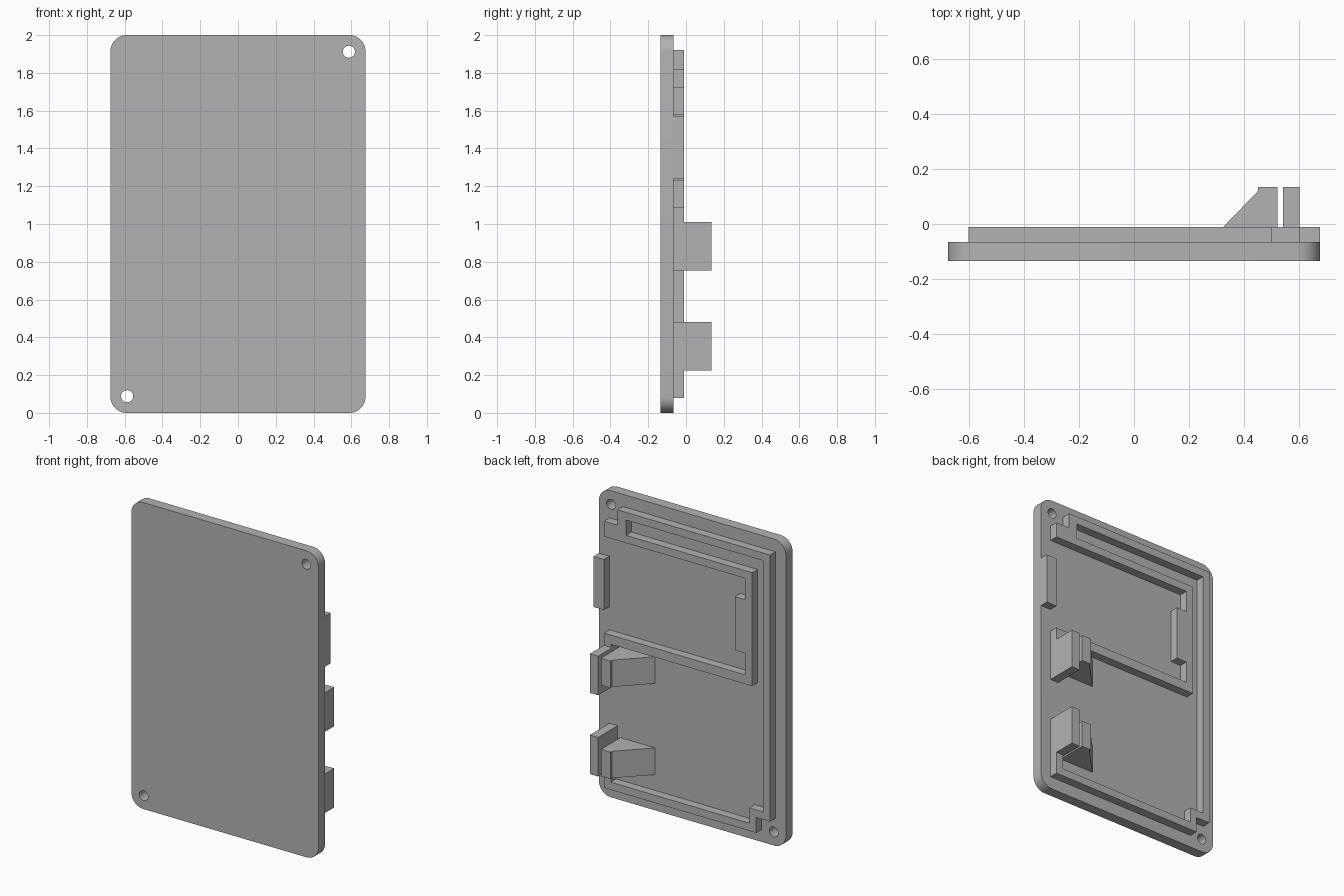
import bpy
import bmesh
from math import sin, cos, pi, radians

cube = bpy.data.objects.get("Cube")
if cube:
    bpy.data.objects.remove(cube)

grey = bpy.data.materials.new("plain grey")
grey.use_nodes = True
grey.diffuse_color = (0.45, 0.45, 0.45, 1)
grey.node_tree.nodes["Principled BSDF"].inputs["Base Color"].default_value = (0.45, 0.45, 0.45, 1)

# Depth levels: plate front, plate back, rib top, clip tip
FRONT, BACK, RIB, TIP = -0.135, -0.066, -0.01, 0.135


def prism(name, outline, axis, low, high):
    """Extrude a flat outline along y (outline is x, z) or along z (outline is x, y)."""
    def place(a, b, d):
        return (a, d, b) if axis == "y" else (a, b, d)
    bm = bmesh.new()
    rings = [[bm.verts.new(place(a, b, d)) for a, b in outline] for d in (low, high)]
    for ring in rings:
        bm.faces.new(ring)
    n = len(outline)
    for i in range(n):
        j = (i + 1) % n
        bm.faces.new((rings[0][i], rings[0][j], rings[1][j], rings[1][i]))
    bmesh.ops.recalc_face_normals(bm, faces=bm.faces)
    mesh = bpy.data.meshes.new(name)
    bm.to_mesh(mesh)
    bm.free()
    mesh.materials.append(grey)
    obj = bpy.data.objects.new(name, mesh)
    bpy.context.collection.objects.link(obj)
    return obj


def rect(x0, x1, z0, z1):
    return [(x0, z0), (x1, z0), (x1, z1), (x0, z1)]


def arc(cx, cz, r, start, sweep, steps):
    return [(cx + r * cos(start + sweep * i / steps), cz + r * sin(start + sweep * i / steps))
            for i in range(steps + 1)]


# Cover plate with rounded corners
R = 0.085
W = 0.675
corners = [(W - R, 2 - R), (R - W, 2 - R), (R - W, R), (W - R, R)]
outline = [p for k, (cx, cz) in enumerate(corners) for p in arc(cx, cz, R, k * pi / 2, pi / 2, 10)]
plate = prism("cover_plate", outline, "y", FRONT, BACK)

# Screw holes in two opposite corners
for s in (1, -1):
    circle = arc(0.587 * s, 1 + 0.912 * s, 0.032, 0, 2 * pi, 32)[:-1]
    cutter = prism("hole_cutter", circle, "y", FRONT - 0.1, BACK + 0.1)
    cutter.hide_render = True
    cut = plate.modifiers.new("screw_hole", "BOOLEAN")
    cut.operation = "DIFFERENCE"
    cut.solver = "EXACT"
    cut.object = cutter
    bpy.ops.object.select_all(action="DESELECT")
    bpy.context.view_layer.objects.active = plate
    plate.select_set(True)
    bpy.ops.object.modifier_apply(modifier=cut.name)
    bpy.data.objects.remove(cutter)
bpy.ops.object.shade_smooth_by_angle(angle=radians(30))

# Continuous locating rib: outer frame, then the inner frame around the upper bay
rib = [
    (0.6, 1.82), (0.5, 1.82), (0.5, 1.92), (-0.6, 1.92), (-0.6, 0.18), (-0.5, 0.18),
    (-0.5, 0.08), (0.6, 0.08), (0.6, 0.48), (0.55, 0.48), (0.55, 0.13), (-0.45, 0.13),
    (-0.45, 0.23), (-0.55, 0.23), (-0.55, 1.87), (0.44, 1.87), (0.44, 1.77), (-0.47, 1.77),
    (-0.47, 1.03), (0.55, 1.03), (0.55, 0.755), (0.6, 0.755), (0.6, 1.09), (-0.42, 1.09),
    (-0.42, 1.23), (-0.345, 1.23), (-0.345, 1.58), (-0.42, 1.58), (-0.42, 1.72), (0.6, 1.72),
]
prism("locating_rib", rib, "y", BACK, RIB)

# Tab on the plate's left edge
prism("edge_tab", rect(0.6, W, 1.24, 1.57), "y", BACK, RIB)

# Two clips, mirrored in height: a thin wall and a wedge-shaped support
wedge = [(0.27, BACK), (0.52, BACK), (0.52, TIP), (0.45, TIP), (0.45, 0.12)]
middle = 0.6175
for name, s in (("lower", -1), ("upper", 1)):
    inner, outer = middle + s * 0.1375, middle + s * 0.3925
    prism(name + "_clip_wall", rect(0.54, 0.6, min(inner, outer), max(inner, outer)), "y", BACK, TIP)
    near = middle + s * 0.21
    far = middle + s * 0.385
    prism(name + "_clip_wedge", wedge, "z", min(near, far), max(near, far))
